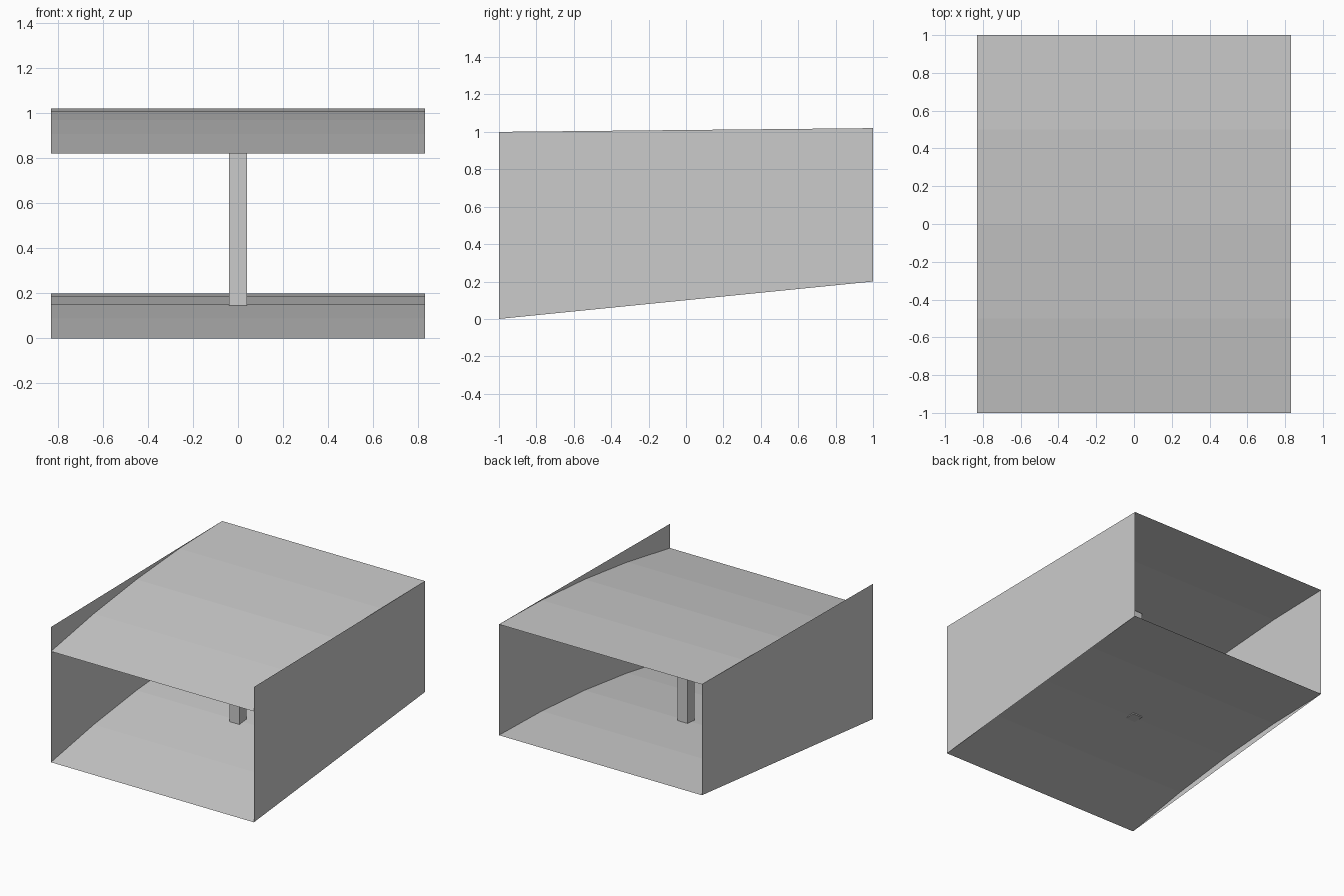
import bpy
import bmesh

cube = bpy.data.objects.get("Cube")
if cube:
    bpy.data.objects.remove(cube, do_unlink=True)

HALF_WIDTH = 0.83
RISE = 0.2        # height gained by each panel from front to back
GAP = 0.82        # vertical distance between the two panels
SEGMENTS = 4

grey = bpy.data.materials.new("plain_grey")
grey.use_nodes = True
colour = (0.6, 0.6, 0.6, 1)
grey.diffuse_color = colour
grey.node_tree.nodes["Principled BSDF"].inputs["Base Color"].default_value = colour


def finish(name, bm):
    mesh = bpy.data.meshes.new(name)
    bm.to_mesh(mesh)
    bm.free()
    mesh.materials.append(grey)
    obj = bpy.data.objects.new(name, mesh)
    bpy.context.collection.objects.link(obj)
    return obj


# Arched panels: a parabolic profile swept across the width
def arched_panel(name, base):
    bm = bmesh.new()
    rows = []
    for i in range(SEGMENTS + 1):
        t = i / SEGMENTS
        z = base + RISE * (1 - (1 - t) ** 2)
        rows.append([bm.verts.new((x, 2 * t - 1, z)) for x in (-HALF_WIDTH, HALF_WIDTH)])
    for (a, b), (d, c) in zip(rows, rows[1:]):
        bm.faces.new((a, b, c, d))
    return finish(name, bm)


arched_panel("lower_panel", 0)
arched_panel("upper_panel", GAP)


# Flat side walls with straight top and bottom edges
def side_wall(name, side):
    bm = bmesh.new()
    outline = [(-1, 0), (1, RISE), (1, RISE + GAP), (-1, 1)]
    verts = [bm.verts.new((side * HALF_WIDTH, y, z)) for y, z in outline]
    bm.faces.new(verts if side > 0 else verts[::-1])
    return finish(name, bm)


side_wall("left_wall", 1)
side_wall("right_wall", -1)

# Square post joining the panels at the middle
bm = bmesh.new()
bmesh.ops.create_cube(bm, size=1)
bmesh.ops.scale(bm, vec=(0.08, 0.08, GAP), verts=bm.verts)
bmesh.ops.translate(bm, vec=(0, 0, 0.145 + GAP / 2), verts=bm.verts)
finish("centre_post", bm)
